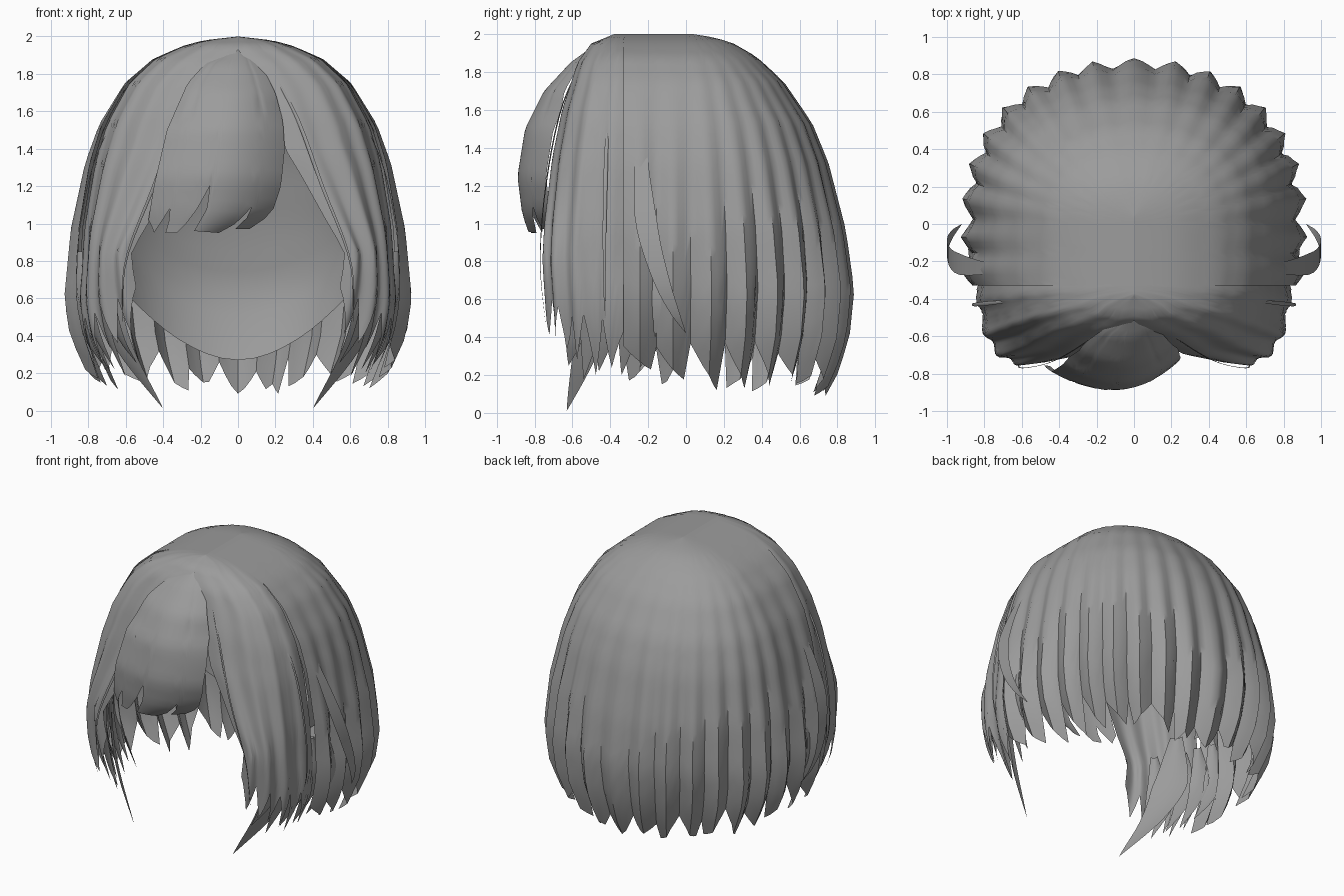
import bpy, math, random
from mathutils import Vector

random.seed(4)
if "Cube" in bpy.data.objects:
    bpy.data.objects.remove(bpy.data.objects["Cube"])

hair = bpy.data.materials.new("hair_grey")
hair.use_nodes = True
colour = (0.33, 0.33, 0.33, 1)
hair.diffuse_color = colour
hair.node_tree.nodes["Principled BSDF"].inputs["Base Color"].default_value = colour


def table(pairs, v):
    """Linear lookup in (key, value) pairs with rising keys."""
    if v <= pairs[0][0]:
        return pairs[0][1]
    for (a, p), (b, q) in zip(pairs, pairs[1:]):
        if v <= b:
            return p + (q - p) * (v - a) / (b - a)
    return pairs[-1][1]


def sheet(name, cols, rows, point, angle=50):
    """Grid surface from point(u, v) with u and v in 0..1."""
    verts = [point(i / cols, j / rows) for i in range(cols + 1) for j in range(rows + 1)]
    n = rows + 1
    faces = [(i * n + j, i * n + j + 1, (i + 1) * n + j + 1, (i + 1) * n + j)
             for i in range(cols) for j in range(rows)]
    mesh = bpy.data.meshes.new(name)
    mesh.from_pydata(verts, [], faces)
    mesh.materials.append(hair)
    ob = bpy.data.objects.new(name, mesh)
    bpy.context.collection.objects.link(ob)
    bpy.ops.object.select_all(action='DESELECT')
    ob.select_set(True)
    bpy.context.view_layer.objects.active = ob
    bpy.ops.object.shade_smooth_by_angle(angle=math.radians(angle))
    return ob


def ribbon(name, path, width, direction, side=1, bulge=0.02, start=0.3):
    """Lock of hair along a path, tapering to a point."""
    pts = [Vector((x * side, y, z)) for x, y, z in path]
    across = Vector((direction[0] * side, direction[1], 0)).normalized()
    out = Vector((abs(across.y) * side, -abs(across.x), 0))

    def point(u, v):
        f = v * (len(pts) - 1)
        k = min(int(f), len(pts) - 2)
        t = f - k
        p1, p2 = pts[k], pts[k + 1]
        p0 = pts[k - 1] if k else 2 * p1 - p2
        p3 = pts[k + 2] if k + 2 < len(pts) else 2 * p2 - p1
        c = 0.5 * (2 * p1 + (p2 - p0) * t + (2 * p0 - 5 * p1 + 4 * p2 - p3) * t * t
                   + (3 * p1 - p0 - 3 * p2 + p3) * t ** 3)
        w = width * min(1, start + 2 * v) * (1 - v ** 2.2)
        return c + across * w * (u - 0.5) + out * bulge * (1 - (2 * u - 1) ** 2) * (1 - v)
    return sheet(name, 4, 18, point)


# Head outline by height: half width and back depth
WIDTH = [(0, .66), (.2, .8), (.4, .89), (.6, .92), (.97, .885), (1.32, .81), (1.53, .735),
         (1.75, .6), (1.88, .45), (1.95, .29), (1.98, .18), (2, 0)]
BACK = [(0, .68), (.2, .79), (.4, .855), (.65, .88), (.97, .835), (1.32, .745), (1.53, .66),
        (1.75, .51), (1.88, .37), (1.95, .25), (1.98, .16), (2, .04)]


def section(u, z):
    """Point on the head at height z; u runs from right (-1) over the back to left (1)."""
    a, s = abs(u), math.copysign(1, u)
    w, b = table(WIDTH, z), table(BACK, z)
    if a < .8:
        t = a / .8 * math.pi / 2
        return s * w * math.sin(t) ** .9, b * max(0, math.cos(t)) ** .9
    return s * w, -.33 * (a - .8) / .2


# Back shell: pleated locks with pointed ends
LOCKS, STEPS = 19, 6
tips = [(random.uniform(-.04, .05), random.uniform(-.05, .07), random.uniform(-.5, .5))
        for _ in range(LOCKS)]


def lock_wave(u):
    k = min(int(u * LOCKS), LOCKS - 1)
    return k, u * LOCKS - k


def back_point(u, v):
    k, f = lock_wave(u)
    side = abs(2 * u - 1)
    tip_j, _, skew = tips[k]
    notch_j = tips[round(u * LOCKS) % LOCKS][1]
    peak = .5 + .33 * (1 if skew > 0 else -1) * (side > .1)
    d = abs(f - peak) / (peak if f < peak else 1 - peak)
    tip = .07 + .12 * side + tip_j
    notch = .24 + .15 * side + notch_j
    zb = tip + (notch - tip) * d ** 1.3
    z = 2 - (2 - zb) * v ** 1.8
    x, y = section(2 * u - 1, z)
    pleat = 1.01 - .075 * abs(2 * f - 1) * min(1, v * v * 1.1)
    return x * pleat, y * pleat if y > 0 else y, z


sheet("back_hair", LOCKS * STEPS, 30, back_point)


# Inner lining with a curved lower edge
def lining_point(u, v):
    x0, _ = section(2 * u - 1, .5)
    zb = .27 + .75 * x0 * x0
    z = 1.93 - (1.93 - zb) * v ** 1.5
    x, y = section(2 * u - 1, z)
    scale = .92 - .07 * max(0, v - .85) / .15
    return x * scale, y * scale, z


sheet("inner_lining", 40, 20, lining_point)

# Side curtains framing the face
INNER = [(.3, .42), (.5, .5), (.7, .555), (.85, .57), (1, .48), (1.27, .33), (1.4, .25),
         (1.7, .17), (1.85, .08), (1.92, 0)]
FRONT = [(.4, -.72), (.8, -.75), (1, -.74), (1.35, -.7), (1.6, -.65), (1.85, -.57),
         (1.95, -.5), (2, -.38)]
EDGE = [(0, .45), (.06, .24), (.14, .5), (.22, .2), (.3, .52), (.36, .28), (.44, .52), (.54, .33),
        (.6, .56), (.7, .36), (.8, .6), (.88, .41), (.94, .52), (1, .66)]


def curtain_point(side):
    def point(u, v):
        z = 2 - (2 - table(EDGE, u)) * v ** 1.8
        w = table(WIDTH, z) * (1 - .09 * min(1, v * 1.2))
        xi = min(table(INNER, z), w)
        a = u * math.pi / 2
        x = xi + (w - xi) * max(0, math.cos(a)) ** .75
        ripple = .012 * math.sin(u * math.pi * 7) * v
        y = -.32 + (table(FRONT, z) + .32) * math.sin(a) ** .8
        return side * (x + ripple), y - ripple, z
    return point


for side, word in ((1, "left"), (-1, "right")):
    sheet(word + "_curtain", 50, 26, curtain_point(side))
    # Long pointed lock sweeping forward under the curtain
    ribbon(word + "_long_lock", [(.72, -.42, .95), (.7, -.46, .6), (.6, -.53, .32), (.4, -.63, .01)],
           .28, (-.55, -.8), side)
    # Free strand standing off the side
    ribbon(word + "_loose_strand", [(.72, -.24, 1.5), (.86, -.23, 1.22), (.965, -.2, .95),
           (1, -.13, .7), (.975, -.06, .53), (.92, 0, .42)], .13, (0, 1), side, 0)
    # Thin strands over the curtain
    ribbon(word + "_front_strand", [(.12, -.53, 1.9), (.3, -.66, 1.6), (.45, -.74, 1.2),
           (.6, -.77, .8), (.62, -.74, .45)], .025, (1, -.3), side, .005)
    ribbon(word + "_temple_strand", [(.5, -.4, 1.8), (.74, -.42, 1.4), (.84, -.43, 1),
           (.86, -.43, .65), (.78, -.42, .35)], .025, (0, 1), side, .005)
    # Layered ends behind the curtain
    for x, y, tip in ((.8, -.3, .2), (.78, -.42, .22), (.72, -.5, .18), (.66, -.58, .25), (.84, -.2, .24)):
        ribbon(word + "_end_lock", [(x, y, .85), (x + .02, y, .6), (x - .03, y - .01, .4),
               (x - .12, y - .04, tip)], .17, (-.35, -.9), side)

# Fringe swept over the forehead
FRINGE_R = [(.95, .02), (1, .12), (1.08, .19), (1.2, .23), (1.4, .25), (1.55, .24), (1.7, .2),
            (1.8, .15), (1.88, .09), (1.93, 0)]
FRINGE_L = [(.95, -.49), (1.2, -.45), (1.5, -.38), (1.75, -.27), (1.85, -.18), (1.93, -.03)]
FRINGE_Y = [(.95, -.83), (1.05, -.865), (1.25, -.89), (1.5, -.85), (1.7, -.75), (1.85, -.61),
            (1.93, -.5)]
FRINGE_Z = [(0, 1.02), (.08, .95), (.16, 1.08), (.2, .95), (.32, .95), (.44, 1.2), (.48, .96),
            (.76, .95), (.82, 1.09), (.86, .97), (1, .97)]


def fringe_point(u, v):
    z = 1.93 - (1.93 - table(FRINGE_Z, u)) * v ** 1.4
    l, r = table(FRINGE_L, z), table(FRINGE_R, z)
    sag = (.1 if u < .5 else .15) * (2 * u - 1) ** 2 * min(1, v * 2)
    return l + (r - l) * u, table(FRINGE_Y, z) + sag, z


sheet("fringe", 50, 24, fringe_point)
